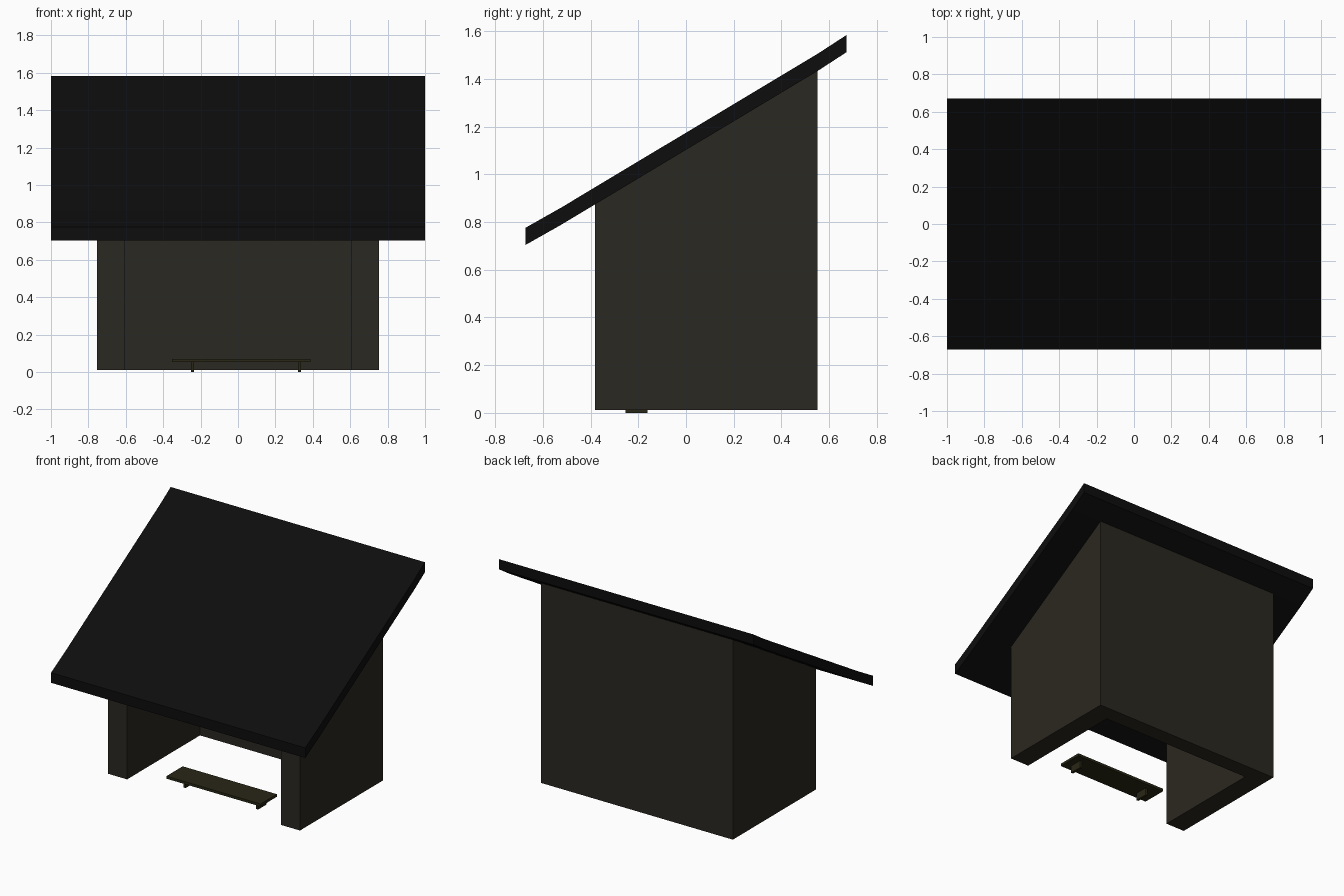
import bpy, bmesh

if "Cube" in bpy.data.objects:
    bpy.data.objects.remove(bpy.data.objects["Cube"])


def material(name, rgb):
    m = bpy.data.materials.new(name)
    m.diffuse_color = (*rgb, 1)
    m.use_nodes = True
    m.node_tree.nodes["Principled BSDF"].inputs["Base Color"].default_value = m.diffuse_color
    return m


def prism(name, bottom, top, mat):
    """Solid between two matching outlines."""
    bm = bmesh.new()
    a = [bm.verts.new(p) for p in bottom]
    b = [bm.verts.new(p) for p in top]
    bm.faces.new(a)
    bm.faces.new(b)
    n = len(a)
    for i in range(n):
        j = (i + 1) % n
        bm.faces.new((a[i], a[j], b[j], b[i]))
    bmesh.ops.recalc_face_normals(bm, faces=bm.faces)
    me = bpy.data.meshes.new(name)
    bm.to_mesh(me)
    bm.free()
    ob = bpy.data.objects.new(name, me)
    bpy.context.collection.objects.link(ob)
    me.materials.append(mat)
    return ob


def box(name, x, y, z, mat):
    outline = [(x[0], y[0]), (x[1], y[0]), (x[1], y[1]), (x[0], y[1])]
    return prism(name, [(*p, z[0]) for p in outline],
                 [(*p, z[1]) for p in outline], mat)


wall_mat = material("dark_timber", (0.024, 0.021, 0.015))
roof_mat = material("black_roofing", (0.004, 0.004, 0.004))
bench_mat = material("bench_timber", (0.022, 0.020, 0.008))

# Three-sided wall shell, open at the front, with a sloping top
plan = [(-0.755, -0.382), (-0.605, -0.382), (-0.605, 0.437), (0.605, 0.437),
        (0.605, -0.382), (0.755, -0.382), (0.755, 0.552), (-0.755, 0.552)]
prism("wall_shell", [(x, y, 0.012) for x, y in plan],
      [(x, y, 0.882 + 0.596 * (y + 0.382)) for x, y in plan], wall_mat)

# Overhanging roof slab, very slightly bent along its slope
top_line = [(-0.672, 0.776), (-0.52, 0.862), (-0.382, 0.945),
            (0.552, 1.505), (0.672, 1.583)]
profile = top_line + [(y, z - 0.072) for y, z in reversed(top_line)]
prism("roof", [(-1, y, z) for y, z in profile],
      [(1, y, z) for y, z in profile], roof_mat)

# Low bench: board on two crosswise feet
box("bench_seat", (-0.353, 0.388), (-0.30, -0.117), (0.053, 0.071), bench_mat)
for side, x in (("left", -0.243), ("right", 0.328)):
    box(f"bench_foot_{side}", (x - 0.008, x + 0.008), (-0.254, -0.161),
        (0, 0.054), bench_mat)
